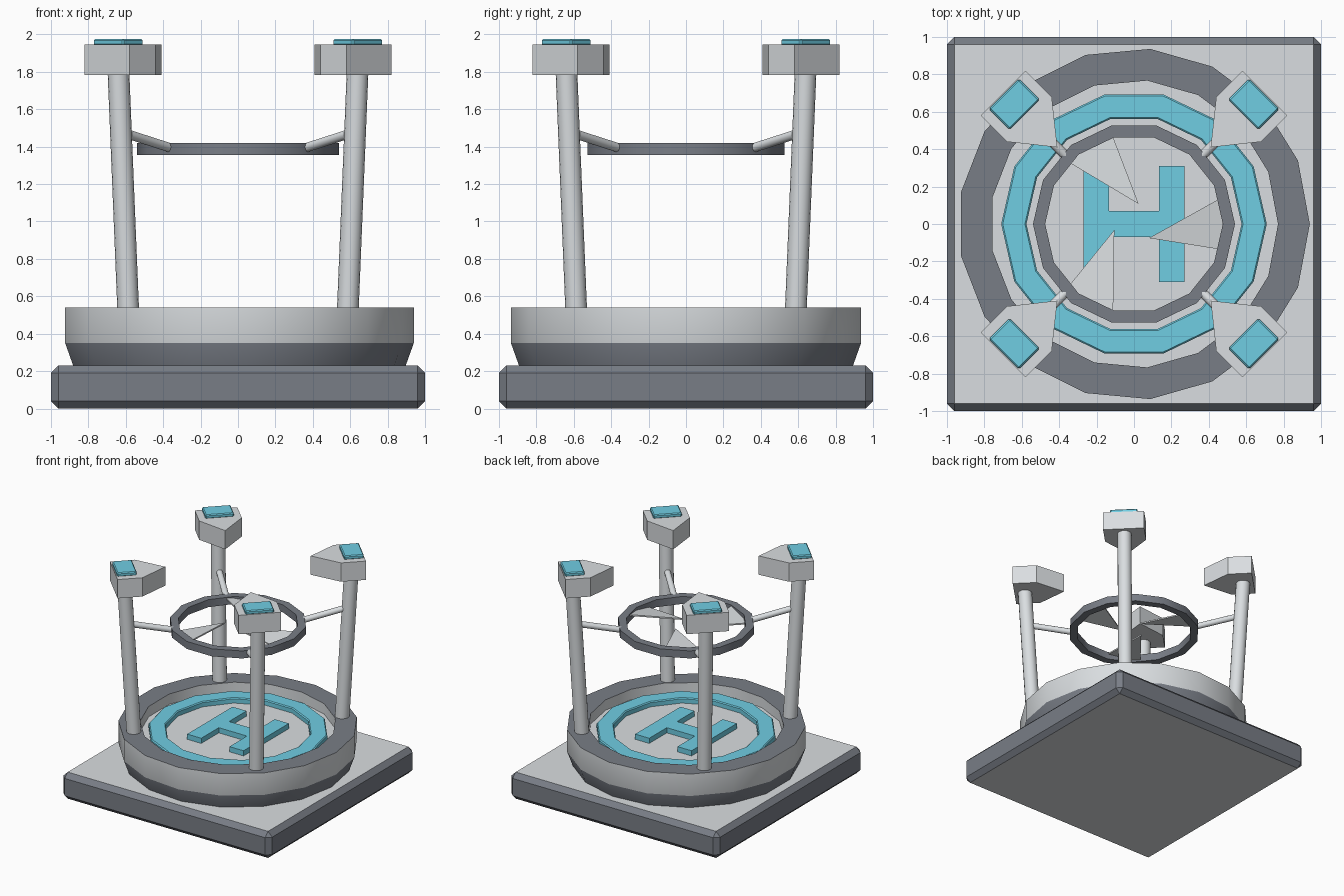
import bpy
import bmesh
from math import cos, sin, pi
from mathutils import Vector, Matrix

cube = bpy.data.objects.get("Cube")
if cube:
    bpy.data.objects.remove(cube, do_unlink=True)


def material(name, rgb):
    mat = bpy.data.materials.new(name)
    mat.use_nodes = True
    color = (*rgb, 1)
    mat.diffuse_color = color
    mat.node_tree.nodes["Principled BSDF"].inputs["Base Color"].default_value = color
    return mat


LIGHT = material("light grey", (0.70, 0.73, 0.75))
DARK = material("dark grey", (0.19, 0.207, 0.24))
CYAN = material("cyan", (0.16, 0.61, 0.765))


def finish(name, bm, mats, smooth=False, bevel=0):
    bmesh.ops.recalc_face_normals(bm, faces=bm.faces)
    if bevel:
        sharp = [e for e in bm.edges if e.calc_face_angle(0) > 0.9]
        bmesh.ops.bevel(bm, geom=sharp, offset=bevel, segments=1, affect='EDGES')
    mesh = bpy.data.meshes.new(name)
    bm.to_mesh(mesh)
    bm.free()
    obj = bpy.data.objects.new(name, mesh)
    bpy.context.collection.objects.link(obj)
    for mat in mats:
        mesh.materials.append(mat)
    if smooth:
        bpy.ops.object.select_all(action='DESELECT')
        obj.select_set(True)
        bpy.context.view_layer.objects.active = obj
        bpy.ops.object.shade_smooth_by_angle(angle=0.52)
    return obj


def prism(name, outline, z0, z1, mat, bevel=0):
    """Extrude a flat outline upward."""
    bm = bmesh.new()
    face = bm.faces.new([bm.verts.new((x, y, z0)) for x, y in outline])
    top = bmesh.ops.extrude_face_region(bm, geom=[face])["geom"]
    verts = [v for v in top if isinstance(v, bmesh.types.BMVert)]
    bmesh.ops.translate(bm, verts=verts, vec=(0, 0, z1 - z0))
    return finish(name, bm, [mat], bevel=bevel)


def lathe(name, sides, profile, bands, mats, bevel=0):
    """Turn a (radius, height) profile; bands holds a material per segment."""
    bm = bmesh.new()
    rings = [[bm.verts.new((r * cos(2 * pi * i / sides), r * sin(2 * pi * i / sides), z))
              for i in range(sides)] for r, z in profile]
    for k, band in enumerate(bands):
        a, b = rings[k], rings[(k + 1) % len(rings)]
        for i in range(sides):
            j = (i + 1) % sides
            bm.faces.new((a[i], a[j], b[j], b[i])).material_index = band
    if len(bands) < len(rings):  # open profile: cap both ends
        bm.faces.new(rings[0]).material_index = bands[0]
        bm.faces.new(rings[-1]).material_index = bands[-1]
    return finish(name, bm, mats, smooth=True, bevel=bevel)


def rod(name, start, end, radius, mat):
    start, end = Vector(start), Vector(end)
    axis = end - start
    bm = bmesh.new()
    turn = axis.to_track_quat('Z', 'Y').to_matrix().to_4x4()
    bmesh.ops.create_cone(bm, cap_ends=True, segments=16, radius1=radius, radius2=radius,
                          depth=axis.length,
                          matrix=Matrix.Translation((start + end) / 2) @ turn)
    return finish(name, bm, [mat], smooth=True)


# Chamfered base slab with light top and underside
bm = bmesh.new()
bmesh.ops.create_cube(bm, size=1, matrix=Matrix.Translation((0, 0, 0.115))
                      @ Matrix.Diagonal((2, 2, 0.23, 1)))
slab = finish("base_slab", bm, [DARK, LIGHT], bevel=0.04)
for poly in slab.data.polygons:
    poly.material_index = int(abs(poly.normal.z) > 0.9)

# Round pad with raised rim and sunken floor
lathe("round_pad", 17,
      [(0.895, 0.225), (0.94, 0.35), (0.94, 0.54), (0.77, 0.54), (0.77, 0.45)],
      [0, 1, 0, 1], [DARK, LIGHT])

# Painted landing ring and raised H-shaped marker
lathe("landing_ring", 14, [(0.71, 0.44), (0.71, 0.495), (0.575, 0.495), (0.575, 0.44)],
      [0] * 4, [CYAN], bevel=0.008)
quarter = [(0.135, 0.07), (0.135, 0.31), (0.27, 0.31)]
marker = quarter + [(x, -y) for x, y in reversed(quarter)]
marker += [(-x, -y) for x, y in marker]
prism("landing_marker", marker, 0.44, 0.495, CYAN)

# Suspended hoop with three pitched blades
lathe("hoop", 14, [(0.54, 1.355), (0.54, 1.42), (0.475, 1.42), (0.475, 1.355)],
      [0] * 4, [DARK])
for i in range(3):
    bm = bmesh.new()
    corners = [(0.025, 0.107, 1.387), (-0.117, 0.478, 1.365), (-0.36, 0.337, 1.402)]
    low = [bm.verts.new(c) for c in corners]
    high = [bm.verts.new((x, y, z + 0.012)) for x, y, z in corners]
    bm.faces.new(low)
    bm.faces.new(high)
    for a in range(3):
        b = (a + 1) % 3
        bm.faces.new((low[a], low[b], high[b], high[a]))
    bm.transform(Matrix.Rotation(2 * pi * i / 3, 4, 'Z'))
    finish(f"blade_{i + 1}", bm, [LIGHT])

# Four leaning posts, each with a strut, head and lamp
HEAD = [(0.41, 0.41), (0.68, 0.44), (0.82, 0.58), (0.58, 0.82), (0.44, 0.68)]
LAMP = [(0.615, 0.776), (0.504, 0.665), (0.665, 0.504), (0.776, 0.615)]
for side, sx in (("left", 1), ("right", -1)):
    for end, sy in (("front", -1), ("back", 1)):
        tag = f"{end}_{side}"
        rod(f"post_{tag}", (0.586 * sx, 0.586 * sy, 0.5), (0.64 * sx, 0.64 * sy, 1.82),
            0.058, LIGHT)
        rod(f"strut_{tag}", (0.36 * sx, 0.36 * sy, 1.393), (0.62 * sx, 0.62 * sy, 1.477),
            0.025, LIGHT)
        prism(f"head_{tag}", [(x * sx, y * sy) for x, y in HEAD], 1.782, 1.945, LIGHT)
        prism(f"lamp_{tag}", [(x * sx, y * sy) for x, y in LAMP], 1.94, 1.975, CYAN, 0.008)
